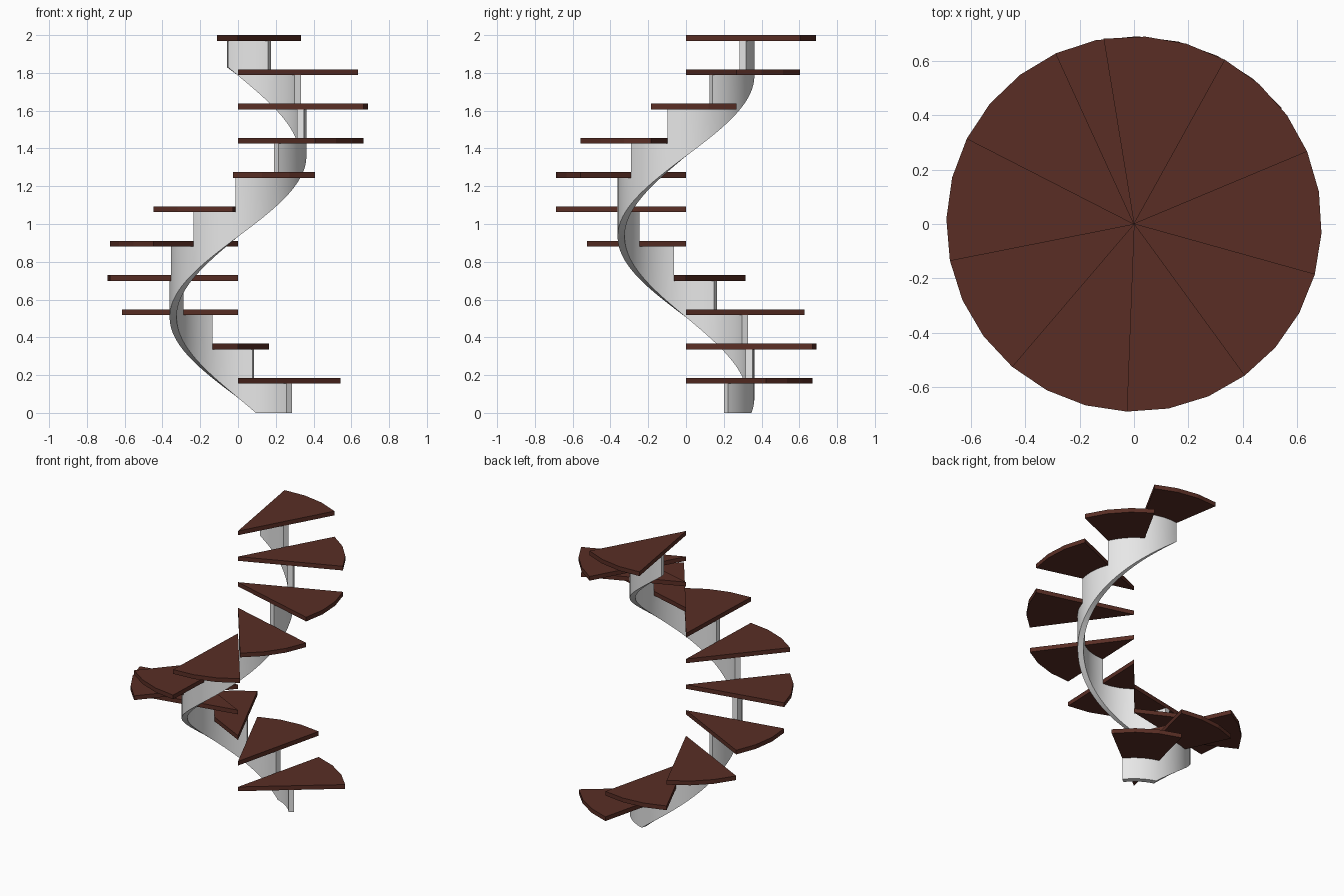
import bpy, bmesh, math

if "Cube" in bpy.data.objects:
    bpy.data.objects.remove(bpy.data.objects["Cube"])

STEPS = 11
START, TURN = math.radians(38.0), math.radians(38.3)   # first tread edge, sweep per tread
RISE, THICK = 0.1815, 0.03
R_TREAD, R_IN, R_OUT = 0.69, 0.325, 0.362
COLS = 12                                              # wall columns per tread


def material(name, rgb):
    m = bpy.data.materials.new(name)
    m.diffuse_color = (*rgb, 1)
    m.use_nodes = True
    m.node_tree.nodes["Principled BSDF"].inputs["Base Color"].default_value = m.diffuse_color
    return m


def finish(bm, name, mat):
    bmesh.ops.remove_doubles(bm, verts=bm.verts, dist=1e-5)
    bmesh.ops.recalc_face_normals(bm, faces=bm.faces)
    me = bpy.data.meshes.new(name)
    bm.to_mesh(me)
    bm.free()
    me.materials.append(mat)
    ob = bpy.data.objects.new(name, me)
    bpy.context.collection.objects.link(ob)
    return ob


def polar(r, t, z):
    a = START + TURN * t
    return (r * math.cos(a), r * math.sin(a), z)


def top_of(i):
    return 2.0 - RISE * (STEPS - 1 - i)


def underside(i):
    return top_of(i) - THICK


def soffit(t):
    return max(0.0, RISE * (t - 1) + 0.015)


brown = material("dark brown wood", (0.1, 0.027, 0.018))
grey = material("light grey plaster", (0.8, 0.8, 0.8))

# Wedge treads, three facets on the outer rim
for i in range(STEPS):
    bm = bmesh.new()
    z = underside(i)
    pts = [(0, 0, z)] + [polar(R_TREAD, i + k / 3, z) for k in range(4)]
    face = bm.faces.new([bm.verts.new(p) for p in pts])
    ext = bmesh.ops.extrude_face_region(bm, geom=[face])
    bmesh.ops.translate(bm, vec=(0, 0, THICK),
                        verts=[v for v in ext["geom"] if isinstance(v, bmesh.types.BMVert)])
    finish(bm, f"tread_{i + 1}", brown)

# Curved support wall: stepped top, helical soffit
bm = bmesh.new()


def face(pts):
    bm.faces.new([bm.verts.new(p) for p in pts])


for i in range(STEPS):
    top = underside(i)
    for j in range(COLS):
        a, b = i + j / COLS, i + (j + 1) / COLS
        za, zb = soffit(a), soffit(b)
        for r in (R_IN, R_OUT):
            wall = [polar(r, a, za), polar(r, b, zb), polar(r, b, top), polar(r, a, top)]
            if j == 0 and i > 0:
                wall.append(polar(r, a, underside(i - 1)))
            face(wall)
        face([polar(R_IN, a, top), polar(R_OUT, a, top), polar(R_OUT, b, top), polar(R_IN, b, top)])
        face([polar(R_IN, a, za), polar(R_OUT, a, za), polar(R_OUT, b, zb), polar(R_IN, b, zb)])
    # riser end of each step
    low = underside(i - 1) if i else 0.0
    face([polar(R_IN, i, low), polar(R_OUT, i, low), polar(R_OUT, i, top), polar(R_IN, i, top)])
# closing end at the top of the stair
low, top = soffit(STEPS), underside(STEPS - 1)
face([polar(R_IN, STEPS, low), polar(R_OUT, STEPS, low),
      polar(R_OUT, STEPS, top), polar(R_IN, STEPS, top)])

wall = finish(bm, "spiral_support", grey)
bpy.context.view_layer.objects.active = wall
wall.select_set(True)
bpy.ops.object.shade_smooth_by_angle(angle=math.radians(30))
